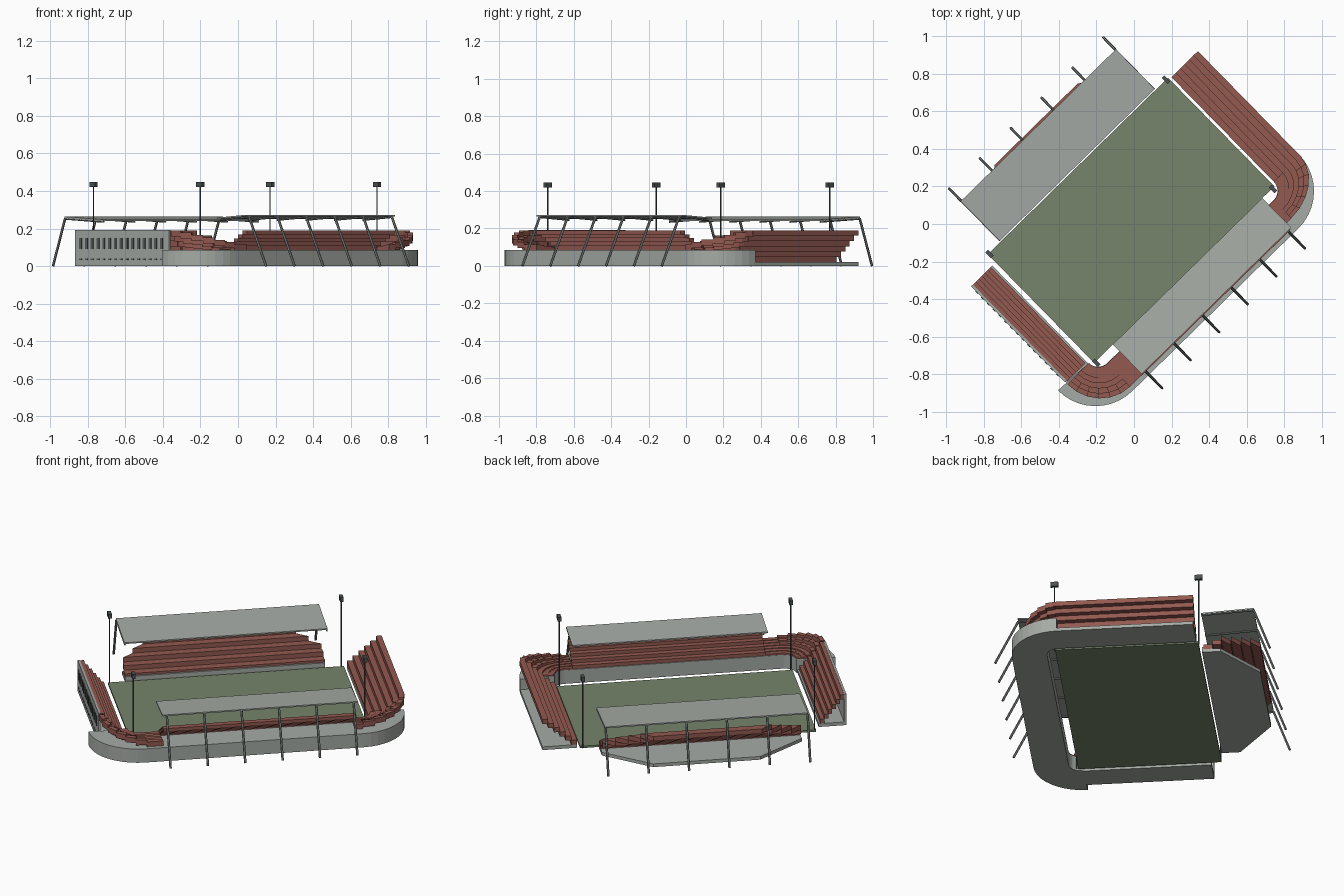
import bpy, bmesh, math
from mathutils import Vector

if "Cube" in bpy.data.objects:
    bpy.data.objects.remove(bpy.data.objects["Cube"])

ANGLE = math.radians(44.4)      # whole ground is turned on the grid


def material(name, rgb):
    m = bpy.data.materials.new(name)
    m.diffuse_color = (*rgb, 1)
    m.use_nodes = True
    m.node_tree.nodes["Principled BSDF"].inputs["Base Color"].default_value = m.diffuse_color
    return m


RED = material("seat red", (0.29, 0.10, 0.08))
GREY = material("concrete grey", (0.38, 0.41, 0.38))
GREEN = material("grass green", (0.18, 0.235, 0.145))
STEEL = material("steel grey", (0.21, 0.23, 0.225))
DARK = material("dark steel", (0.07, 0.085, 0.085))
WINDOW = material("window dark", (0.10, 0.11, 0.11))


class Part:
    """Collects solids given in pitch coordinates: u along, v across, z up."""

    def __init__(self, name, mat):
        self.name, self.mat, self.bm = name, mat, bmesh.new()

    def prism(self, outline, z0, z1):
        lo = [self.bm.verts.new((u, v, z0)) for u, v in outline]
        hi = [self.bm.verts.new((u, v, z1)) for u, v in outline]
        self.skin(lo, hi)

    def skin(self, lo, hi):
        n = len(lo)
        self.bm.faces.new(lo[::-1])
        self.bm.faces.new(hi)
        for i in range(n):
            j = (i + 1) % n
            self.bm.faces.new((lo[i], lo[j], hi[j], hi[i]))

    def box(self, u0, u1, v0, v1, z0, z1):
        self.prism([(u0, v0), (u1, v0), (u1, v1), (u0, v1)], z0, z1)

    def bar(self, a, b, r, sides=6):
        a, b = Vector(a), Vector(b)
        q = (b - a).to_track_quat('Z', 'Y')
        ring = [q @ Vector((r * math.cos(t), r * math.sin(t), 0))
                for t in (2 * math.pi * i / sides for i in range(sides))]
        self.skin([self.bm.verts.new(a + p) for p in ring],
                  [self.bm.verts.new(b + p) for p in ring])

    def done(self):
        bmesh.ops.recalc_face_normals(self.bm, faces=self.bm.faces)
        me = bpy.data.meshes.new(self.name)
        self.bm.to_mesh(me)
        self.bm.free()
        me.materials.append(self.mat)
        ob = bpy.data.objects.new(self.name, me)
        ob.rotation_euler.z = ANGLE
        bpy.context.collection.objects.link(ob)


def arc(cu, cv, ru, rv, a0, a1, n=10):
    return [(cu + ru * math.cos(math.radians(a0 + (a1 - a0) * i / n)),
             cv + rv * math.sin(math.radians(a0 + (a1 - a0) * i / n))) for i in range(n + 1)]


# Pitch
p = Part("pitch", GREEN)
p.box(-0.67, 0.675, -0.38, 0.43, 0, 0.012)
p.done()

# Raised concrete base round the long side and both corners
p = Part("raised_base", GREY)
p.prism(arc(-0.63, -0.35, 0.28, 0.28, 180, 270) + arc(0.61, -0.35, 0.278, 0.28, 270, 360)
        + arc(0.62, -0.36, 0.07, 0.07, 0, -90) + arc(-0.62, -0.36, 0.07, 0.07, 270, 180), 0, 0.085)
p.done()

# Low plates under the other three stands
p = Part("low_base", GREY)
p.box(0.69, 0.888, -0.36, 0.42, 0, 0.02)
p.box(-0.85, -0.695, -0.36, 0.37, 0, 0.02)
p.prism([(-0.57, 0.44), (0.57, 0.44), (0.57, 0.545), (0.31, 0.745),
         (-0.3, 0.745), (-0.57, 0.545)], 0, 0.02)
p.box(-0.57, 0.57, 0.44, 0.45, 0.02, 0.035)
p.done()

# Straight seating, each row one step higher and further back
ROWS = 6
Z0, Z1 = 0.02, 0.19
H = (Z1 - Z0) / ROWS
end_r = Part("right_end_seating", RED)
end_l = Part("left_end_seating", RED)
back = Part("back_side_seating", RED)
front = Part("front_side_seating", RED)
for k in range(ROWS):
    z = Z0 + k * H
    d = 0.198 / ROWS
    end_r.box(0.69 + k * d, 0.69 + (k + 1) * d, -0.37, 0.42, z, z + H)
    d = 0.135 / ROWS
    end_l.box(-0.705 - (k + 1) * d, -0.705 - k * d, -0.35, 0.37, z, z + H)
    # back stand narrows toward its top row
    d = 0.295 / ROWS
    v0, v1 = 0.45 + k * d, 0.45 + (k + 1) * d
    half = [0.57 if v < 0.545 else 0.57 - (v - 0.545) * 1.3 for v in (v0, v1)]
    back.prism([(-half[0], v0), (half[0], v0), (half[1], v1), (-half[1], v1)], z, z + H)
for k in range(5):
    z = 0.085 + k * 0.021
    front.box(-0.525, 0.575, -0.436 - (k + 1) * 0.034, -0.436 - k * 0.034, z, z + 0.021)
for part in (end_r, end_l, back, front):
    part.done()

# Corner seating: curved rows that step down toward the front stand
SEG = 6
for name, side, a_out, b_out, tail in (("right_corner_seating", 1, 0.267, 0.205, 0.575),
                                       ("left_corner_seating", -1, 0.232, 0.245, 0.525)):
    p = Part(name, RED)
    for k in range(ROWS):
        ra = [0.072 + (a_out - 0.072) * (k + i) / ROWS for i in (0, 1)]
        rb = [0.072 + (b_out - 0.072) * (k + i) / ROWS for i in (0, 1)]
        inner = arc(0.62, -0.36, ra[0], rb[0], 0, -90, SEG)
        outer = arc(0.62, -0.36, ra[1], rb[1], 0, -90, SEG)
        inner.append((tail, -0.36 - rb[0]))
        outer.append((tail, -0.36 - rb[1]))
        start = max(Z0 + (k + 1) * H, 0.092 + 0.003 * k)
        for j in range(SEG + 1):
            f = j / SEG
            top = start * (1 - f) + (0.095 + 0.004 * k) * f
            quad = [inner[j], outer[j], outer[j + 1], inner[j + 1]]
            p.prism([(side * u, v) for u, v in quad], max(top - 0.032, 0.08), top)
    p.done()

# Outer wall of the left end with windows and vents
p = Part("end_wall", GREY)
p.box(-0.853, -0.84, -0.345, 0.37, 0, 0.193)
p.done()
p = Part("end_wall_windows", WINDOW)
for i in range(15):
    v = -0.29 + i * 0.044
    p.box(-0.857, -0.852, v - 0.009, v + 0.009, 0.09, 0.15)
    p.box(-0.857, -0.852, v - 0.009, v + 0.009, 0.033, 0.041)
p.done()

# Roofs over both long sides, with raking posts and rafters
for name, us, v_in, v_out, z_in, z_out, v_foot, posts in (
        ("front", (-0.53, 0.585), -0.38, -0.6, 0.25, 0.265, -0.73, (-0.505, 0.56)),
        ("back", (-0.575, 0.583), 0.437, 0.733, 0.24, 0.256, 0.825, (-0.572, 0.579))):
    p = Part(name + "_roof", GREY)
    edge = [(us[0], v_in, z_in), (us[1], v_in, z_in), (us[1], v_out, z_out), (us[0], v_out, z_out)]
    p.skin([p.bm.verts.new(c) for c in edge],
           [p.bm.verts.new((u, v, z + 0.008)) for u, v, z in edge])
    p.done()
    p = Part(name + "_roof_posts", STEEL)
    for i in range(6):
        u = posts[0] + (posts[1] - posts[0]) * i / 5
        p.bar((u, v_foot, 0), (u, v_out, z_out - 0.003), 0.007)
        p.bar((u, v_out, z_out - 0.005), (u, v_in, z_in - 0.005), 0.005)
    p.done()

# Floodlights at the four pitch corners
masts = Part("floodlight_masts", DARK)
lamps = Part("floodlight_lamps", DARK)
for u, v in ((0.66, -0.385), (0.66, 0.43), (-0.661, -0.388), (-0.662, 0.425)):
    masts.bar((u, v, 0), (u, v, 0.43), 0.004)
    s = 1 if u > 0 else -1
    lamps.box(u - 0.01, u + 0.01, v - 0.022, v + 0.022, 0.42, 0.447)
masts.done()
lamps.done()
